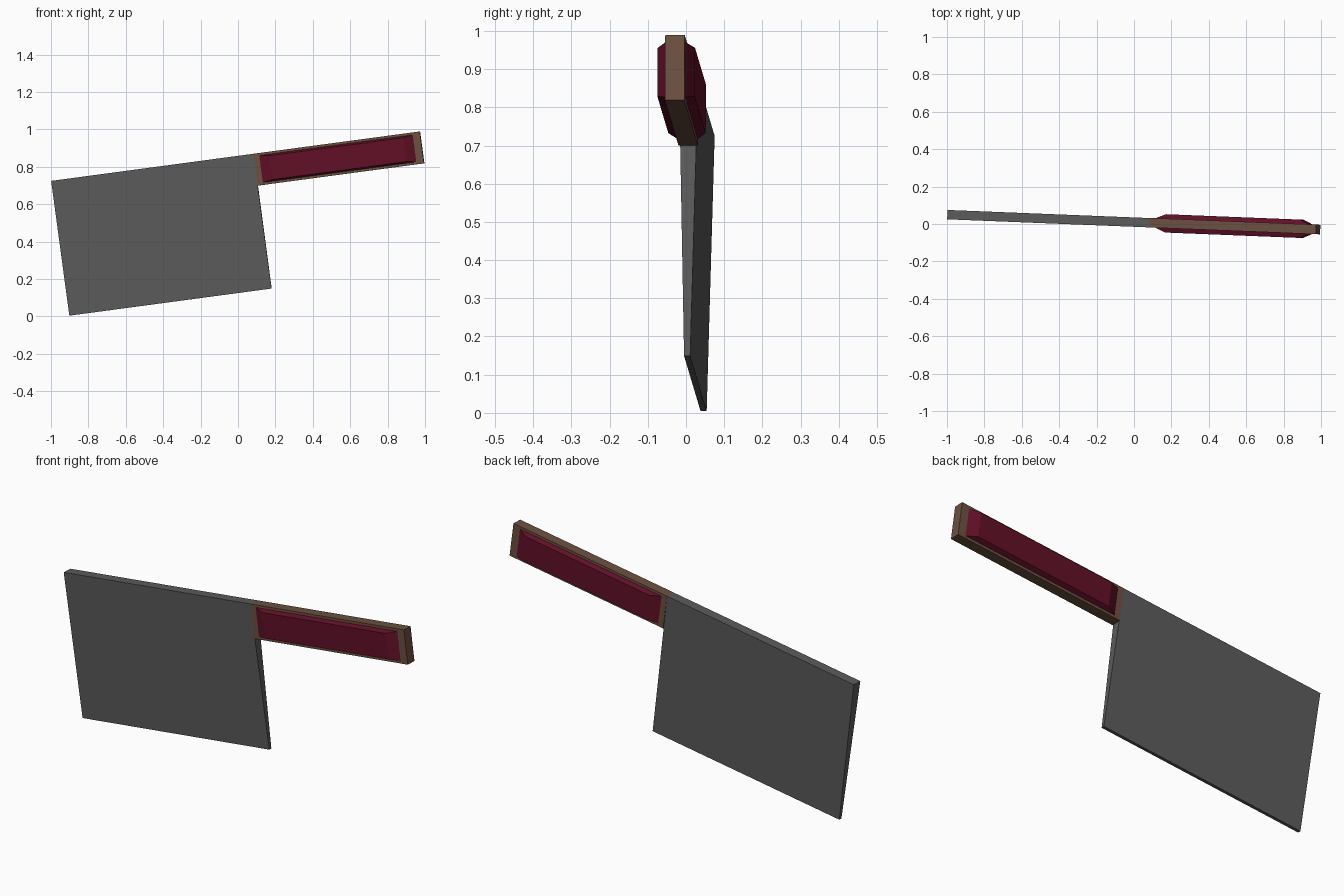
import bpy
import bmesh
from math import atan
from mathutils import Matrix, Vector

cube = bpy.data.objects.get("Cube")
if cube:
    bpy.data.objects.remove(cube, do_unlink=True)


def material(name, rgb):
    mat = bpy.data.materials.new(name)
    mat.use_nodes = True
    mat.diffuse_color = (*rgb, 1)
    bsdf = mat.node_tree.nodes["Principled BSDF"]
    bsdf.inputs["Base Color"].default_value = (*rgb, 1)
    return mat


STEEL = material("steel grey", (0.105, 0.105, 0.105))
WOOD = material("brown wood", (0.15, 0.08, 0.052))
RED = material("dark red", (0.12, 0.005, 0.02))

# Pose: origin at the upper tip of the blade, local x along the spine
POSE = (Matrix.Translation((-0.998, 0.05, 0.725))
        @ Matrix.Rotation(-atan(0.04), 4, "Z")
        @ Matrix.Rotation(-atan(0.134), 4, "Y"))


def build(name, mat, loops):
    """Bridge rectangular loops of four points and cap both ends."""
    bm = bmesh.new()
    rings = [[bm.verts.new(Vector(p)) for p in loop] for loop in loops]
    for a, b in zip(rings, rings[1:]):
        for i in range(4):
            j = (i + 1) % 4
            bm.faces.new((a[i], a[j], b[j], b[i]))
    bm.faces.new(rings[0])
    bm.faces.new(rings[-1])
    bmesh.ops.recalc_face_normals(bm, faces=bm.faces)
    bm.transform(POSE)
    mesh = bpy.data.meshes.new(name)
    bm.to_mesh(mesh)
    bm.free()
    mesh.materials.append(mat)
    obj = bpy.data.objects.new(name, mesh)
    bpy.context.collection.objects.link(obj)


def flat(x0, x1, y, z):
    return [(x0, -y, z), (x1, -y, z), (x1, y, z), (x0, y, z)]


def upright(x0, x1, y, z0, z1):
    return [(x0, y, z0), (x1, y, z0), (x1, y, z1), (x0, y, z1)]


# Blade, tapering from the spine to the cutting edge
build("blade", STEEL, [flat(0, 1.092, 0.025, 0), flat(0, 1.092, 0.008, -0.727)])

# Handle core, flush with the spine
build("handle_core", WOOD, [flat(1.092, 1.99, 0.0255, 0), flat(1.092, 1.99, 0.0255, -0.172)])

# Bevelled grip plates on both sides
for name, side in (("front_grip", -1), ("back_grip", 1)):
    build(name, RED, [upright(1.122, 1.95, side * 0.02, -0.159, -0.013),
                      upright(1.122, 1.95, side * 0.0255, -0.159, -0.013),
                      upright(1.175, 1.9, side * 0.049, -0.15, -0.022)])
